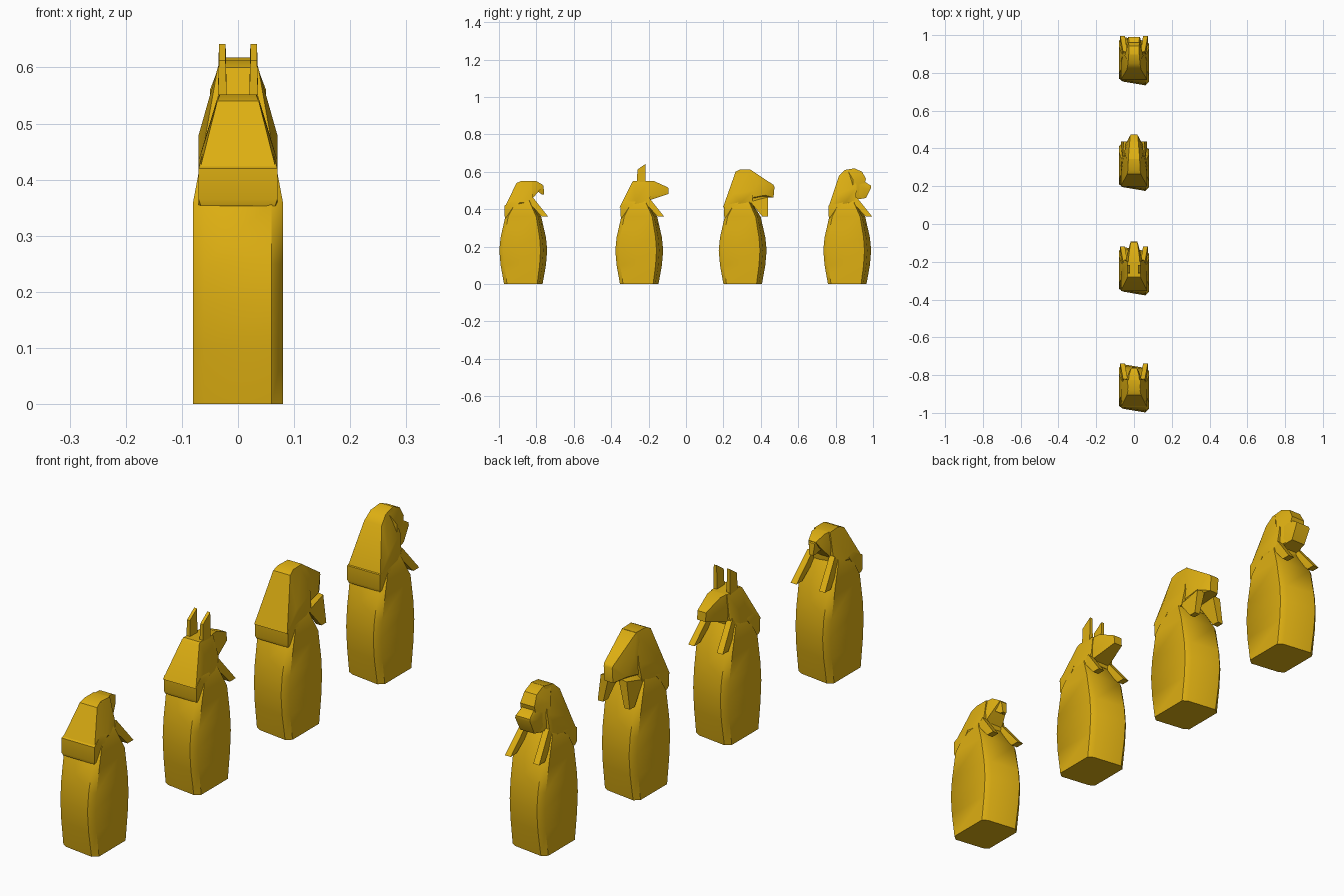
import bpy, bmesh, math

gold = bpy.data.materials.new("gold")
gold.diffuse_color = (0.73, 0.43, 0.006, 1)


def finish(bm, name, angle):
    bmesh.ops.recalc_face_normals(bm, faces=bm.faces)
    me = bpy.data.meshes.new(name)
    bm.to_mesh(me)
    bm.free()
    me.materials.append(gold)
    me.shade_smooth()
    me.set_sharp_from_angle(angle=math.radians(angle))
    ob = bpy.data.objects.new(name, me)
    bpy.context.collection.objects.link(ob)
    return ob


def hull(name, y0, pts, sides=None, angle=38):
    """Convex part; each point is mirrored in x, or kept on one side."""
    bm = bmesh.new()
    for x, y, z in pts:
        for s in ((1, -1) if sides is None else (sides,)):
            bm.verts.new((x * s, y0 + y, z))
    res = bmesh.ops.convex_hull(bm, input=bm.verts)
    loose = [v for v in bm.verts if not v.link_faces]
    bmesh.ops.delete(bm, geom=loose, context='VERTS')
    bmesh.ops.dissolve_limit(bm, angle_limit=0.02, verts=bm.verts, edges=bm.edges)
    return finish(bm, name, angle)


def body(y0):
    # slightly skewed chamfered box section, swelling in depth
    bm = bmesh.new()
    rings = []
    for z, w, d in [(0, .08, .103), (.10, .08, .121), (.18, .08, .128), (.25, .08, .121),
                    (.36, .08, .096), (.435, .066, .05), (.47, .05, .03)]:
        sec = [(.75, -1), (1, -.84), (1, .72), (.75, .84),
               (-.75, 1), (-1, .84), (-1, -.72), (-.75, -.84)]
        rings.append([bm.verts.new((x * w, y0 + y * d, z)) for x, y in sec])
    for a, b in zip(rings, rings[1:]):
        for i in range(8):
            j = (i + 1) % 8
            bm.faces.new((a[i], a[j], b[j], b[i]))
    bm.faces.new(rings[0])
    bm.faces.new(rings[-1])
    finish(bm, "jar_body", 48)


def headdress(y0):
    # rear flap and the two front lappets
    hull("rear_flap", y0, [(.07, -.10, .365), (.066, -.096, .353), (.07, -.08, .355),
                           (.07, -.10, .42), (.07, -.02, .437), (.06, -.03, .46)])


def lappets(y0, deep=False):
    for s in (1, -1):
        if deep:
            pts = [(.025, .04, .47), (.06, .04, .44), (.02, .135, .47), (.055, .135, .465),
                   (.045, .105, .362), (.068, .105, .362), (.045, .135, .362), (.068, .135, .362)]
        else:
            pts = [(.035, .03, .435), (.062, .03, .435), (.035, .05, .465), (.058, .05, .465),
                   (.048, .097, .362), (.073, .097, .362), (.048, .132, .362), (.073, .132, .362)]
        hull("front_lappet", y0, pts, s)


# hoods and heads: points are (half width, depth, height)
def falcon(y0):
    hull("hood", y0, [(.07, -.10, .41), (.07, -.02, .435), (.06, .045, .435), (.037, -.036, .54),
                      (.032, -.01, .552), (.034, .045, .55), (.05, .05, .47)])
    hull("falcon_head", y0, [(.034, -.01, .55), (.026, .07, .55), (.016, .105, .53), (.04, .05, .50),
                             (.036, .06, .47), (.045, .03, .435), (.026, .09, .505)])
    hull("beak", y0, [(.024, .07, .55), (.013, .108, .525), (.008, .112, .48),
                      (.01, .098, .48), (.024, .07, .50)])


def jackal(y0):
    hull("hood", y0, [(.07, -.105, .41), (.07, -.02, .435), (.062, .05, .435), (.037, -.038, .545),
                      (.035, -.03, .552), (.034, .05, .55), (.05, .06, .47)])
    hull("muzzle", y0, [(.035, .0, .55), (.028, .08, .55), (.018, .155, .516), (.018, .157, .482),
                        (.026, .085, .474), (.05, .04, .47), (.045, .03, .44)])
    for s in (1, -1):
        hull("ear", y0, [(.02, -.012, .54), (.036, -.012, .54), (.02, .033, .54), (.036, .033, .54),
                         (.022, -.01, .612), (.034, -.01, .612), (.022, .033, .642),
                         (.034, .033, .642)], s)


def broad(y0):
    hull("hood", y0, [(.07, -.105, .41), (.07, -.01, .435), (.07, -.05, .48), (.062, .05, .435),
                      (.036, -.038, .60), (.032, -.015, .612), (.03, .042, .612), (.055, .06, .50)])
    hull("face", y0, [(.03, .0, .611), (.03, .042, .611), (.02, .165, .53), (.018, .17, .52),
                      (.018, .165, .462), (.045, .12, .475), (.05, .08, .54), (.05, .04, .46)])


def baboon(y0):
    hull("hood", y0, [(.07, -.10, .41), (.07, -.01, .435), (.07, -.05, .48), (.06, .045, .435),
                      (.037, -.044, .58), (.032, -.012, .61), (.028, .036, .618), (.05, .05, .52)])
    hull("brow", y0, [(.03, .0, .612), (.026, .04, .618), (.026, .08, .60), (.03, .10, .562),
                      (.03, .09, .54), (.05, .03, .56), (.05, .03, .45), (.035, .075, .46)])
    hull("muzzle", y0, [(.024, .09, .55), (.03, .128, .525), (.032, .128, .515), (.03, .10, .46),
                        (.04, .09, .51), (.04, .04, .55), (.04, .04, .45)])


for y0, head in [(-.87, falcon), (-.25, jackal), (.303, broad), (.862, baboon)]:
    body(y0)
    headdress(y0)
    lappets(y0, head is broad)
    head(y0)
